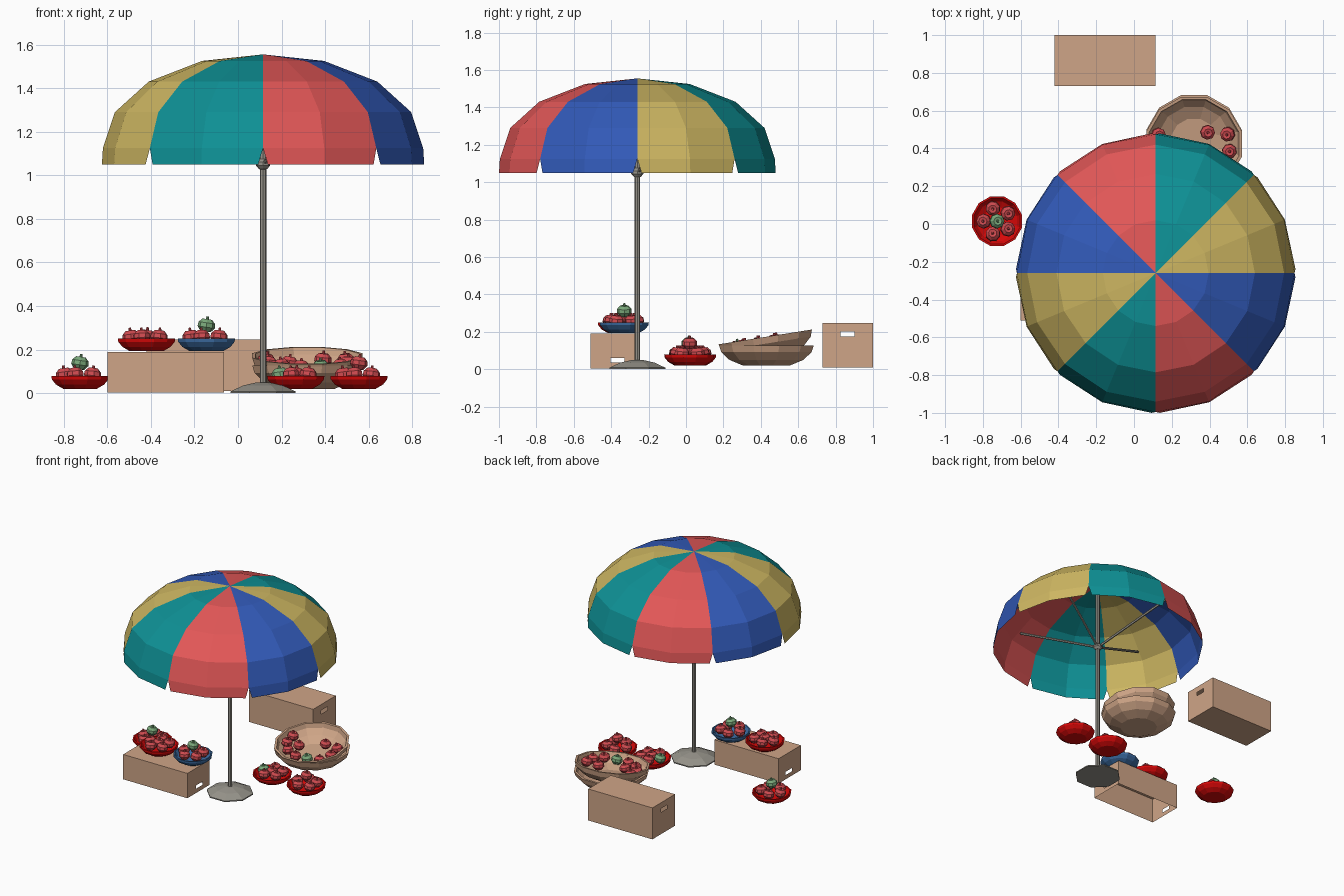
import bpy, bmesh, math
from mathutils import Vector, Matrix

if "Cube" in bpy.data.objects:
    bpy.data.objects.remove(bpy.data.objects["Cube"])

def material(name, r, g, b):
    m = bpy.data.materials.new(name)
    lin = [(c / 255 / 12.92) if c < 11 else ((c / 255 + 0.055) / 1.055) ** 2.4 for c in (r, g, b)]
    m.diffuse_color = (*lin, 1)
    m.use_nodes = True
    m.node_tree.nodes["Principled BSDF"].inputs["Base Color"].default_value = m.diffuse_color
    return m

YELLOW = material("canopy_yellow", 206, 183, 98)
TEAL = material("canopy_teal", 14, 145, 150)
RED = material("canopy_red", 226, 87, 87)
BLUE = material("canopy_blue", 50, 90, 185)
GREY = material("metal_grey", 150, 147, 138)
TAN = material("cardboard_tan", 207, 165, 135)
BOWL_RED = material("bowl_red", 215, 8, 8)
BOWL_BLUE = material("bowl_blue", 60, 108, 162)
FRUIT_RED = material("fruit_red", 207, 75, 80)
FRUIT_GREEN = material("fruit_green", 122, 168, 122)

def add_mesh(name, bm, mats, recalc=True):
    if recalc:
        bmesh.ops.recalc_face_normals(bm, faces=bm.faces)
    me = bpy.data.meshes.new(name)
    bm.to_mesh(me)
    bm.free()
    for m in mats:
        me.materials.append(m)
    return place(name, me)

def place(name, me, loc=(0, 0, 0)):
    ob = bpy.data.objects.new(name, me)
    ob.location = loc
    bpy.context.collection.objects.link(ob)
    return ob

def lathe(name, profile, sides, mat, loc=(0, 0, 0), turn=0.0):
    """Revolve (radius, height) points around z."""
    bm = bmesh.new()
    rings = []
    for r, z in profile:
        n = 1 if r == 0 else sides
        rings.append([bm.verts.new((r * math.cos(turn + k * math.tau / sides),
                                    r * math.sin(turn + k * math.tau / sides), z)) for k in range(n)])
    for a, b in zip(rings, rings[1:]):
        for k in range(sides):
            quad = [a[k % len(a)], a[(k + 1) % len(a)], b[(k + 1) % len(b)], b[k % len(b)]]
            bm.faces.new(list(dict.fromkeys(quad)))
    ob = add_mesh(name, bm, [mat])
    ob.location = loc
    return ob

def rod(name, p, q, radius, sides=8):
    p, q = Vector(p), Vector(q)
    h = (q - p).length
    ob = lathe(name, [(0, 0), (radius, 0), (radius, h), (0, h)], sides, GREY, p)
    ob.rotation_euler = (q - p).to_track_quat('Z', 'Y').to_euler()
    return ob

# Umbrella canopy: eight coloured panels, slit at the hem
CX, CY = 0.115, -0.26
bm = bmesh.new()
levels = [(0.74, 1.05), (0.735, 1.125), (0.68, 1.29), (0.525, 1.43), (0.28, 1.525)]
for p in range(8):
    start = p * math.pi / 4
    rows = []
    for i, (r, z) in enumerate(levels):
        gap = 0.03 if i == 0 else 0
        rows.append([bm.verts.new((r * math.cos(t), r * math.sin(t), z))
                     for t in (start + gap, start + math.pi / 8, start + math.pi / 4 - gap)])
    tip = bm.verts.new((0, 0, 1.555))
    faces = []
    for a, b in zip(rows, rows[1:]):
        for k in range(2):
            faces.append(bm.faces.new((a[k], a[k + 1], b[k + 1], b[k])))
    for k in range(2):
        faces.append(bm.faces.new((rows[-1][k], rows[-1][k + 1], tip)))
    for f in faces:
        f.material_index = p % 4
bmesh.ops.remove_doubles(bm, verts=bm.verts, dist=0.0005)
add_mesh("umbrella_canopy", bm, [YELLOW, TEAL, RED, BLUE], recalc=False).location = (CX, CY, 0)

# Pole, hub, struts and base
rod("umbrella_pole", (CX, CY, 0.03), (CX, CY, 1.54), 0.015)
lathe("umbrella_hub", [(0, 1.025), (0.018, 1.028), (0.033, 1.045), (0.033, 1.06), (0.016, 1.075), (0, 1.075)],
      8, GREY, (CX, CY, 0))
for k in range(4):
    t = math.pi / 8 + k * math.pi / 2
    rod("umbrella_strut", (CX, CY, 1.05),
        (CX + 0.61 * math.cos(t), CY + 0.61 * math.sin(t), 1.325), 0.009, 6)
lathe("umbrella_base", [(0, 0), (0.162, 0), (0.162, 0.008), (0.10, 0.035), (0.03, 0.05), (0, 0.05)],
      8, GREY, (CX, CY, 0), math.pi / 8)

# Cardboard boxes with a hand hole in each end
def carton(name, x, y, z, hole_y, hole_z, closed):
    bm = bmesh.new()
    def face(*pts):
        bm.faces.new([bm.verts.new(c) for c in pts])
    (x0, x1), (y0, y1), (z0, z1) = x, y, z
    for yy in y:
        face((x0, yy, z0), (x1, yy, z0), (x1, yy, z1), (x0, yy, z1))
    for zz in (z if closed else z[1:]):
        face((x0, y0, zz), (x1, y0, zz), (x1, y1, zz), (x0, y1, zz))
    for xx in x:
        outer = [(y0, z0), (y1, z0), (y1, z1), (y0, z1)]
        h0, h1 = hole_y
        g0, g1 = hole_z
        inner = [(h0, g0), (h1, g0), (h1, g1), (h0, g1)]
        for k in range(4):
            j = (k + 1) % 4
            face(*[(xx, *c) for c in (outer[k], outer[j], inner[j], inner[k])])
    bmesh.ops.remove_doubles(bm, verts=bm.verts, dist=0.0005)
    add_mesh(name, bm, [TAN])

carton("upturned_box", (-0.60, -0.065), (-0.51, -0.245), (0.003, 0.19), (-0.405, -0.33), (0.035, 0.06), False)
carton("rear_box", (-0.42, 0.115), (0.73, 1.0), (0.01, 0.247), (0.825, 0.90), (0.175, 0.203), True)

# Fruit: squashed eight-sided body with a small stem, shared meshes
fruit_profile = [(0, -0.03), (0.024, -0.028), (0.040, -0.008), (0.038, 0.012), (0.022, 0.029),
                 (0.008, 0.026), (0.005, 0.042), (0, 0.042)]
fruit_mesh = {}
def fruit(color, loc, turn=0.0):
    if color not in fruit_mesh:
        ob = lathe("fruit", fruit_profile, 8, color, loc)
        fruit_mesh[color] = ob.data
    else:
        ob = place("fruit", fruit_mesh[color], loc)
    ob.rotation_euler = (0.15 * math.sin(turn * 3), 0.15 * math.cos(turn * 2), turn)

# Bowls, each with a ring of five fruits and an optional one on top
bowl_profile = [(0, 0), (0.08, 0), (0.115, 0.02), (0.134, 0.043), (0.136, 0.058),
                (0.126, 0.058), (0.108, 0.03), (0.075, 0.012), (0, 0.012)]
def bowl(name, x, y, z, mat, top=None, ring_green=None):
    lathe(name, bowl_profile, 12, mat, (x, y, z), math.pi / 12)
    for k in range(5):
        t = math.pi + k * math.tau / 5
        c = FRUIT_GREEN if k == ring_green else FRUIT_RED
        fruit(c, (x + 0.071 * math.cos(t), y + 0.071 * math.sin(t), z + 0.066), t)
    if top:
        fruit(top, (x, y, z + 0.118))
    else:
        fruit(FRUIT_RED, (x, y, z + 0.068))

bowl("left_bowl", -0.725, 0.015, 0.02, BOWL_RED, FRUIT_GREEN)
bowl("box_red_bowl", -0.42, -0.34, 0.193, BOWL_RED)
bowl("box_blue_bowl", -0.145, -0.33, 0.193, BOWL_BLUE, FRUIT_GREEN)
bowl("middle_bowl", 0.265, 0.03, 0.02, BOWL_RED, None, 0)
bowl("right_bowl", 0.555, 0.02, 0.02, BOWL_RED, FRUIT_RED)

# Two stacked baskets, the upper one tilted
basket_profile = [(0, 0), (0.13, 0), (0.205, 0.03), (0.25, 0.072), (0.262, 0.108),
                  (0.246, 0.108), (0.235, 0.076), (0.195, 0.042), (0.125, 0.014), (0, 0.014)]
BX, BY = 0.318, 0.43
lathe("lower_basket", basket_profile, 12, TAN, (BX, BY, 0.02), math.pi / 12)
upper = lathe("upper_basket", basket_profile, 12, TAN, (BX, BY + 0.01, 0.066), math.pi / 12)
upper.rotation_euler = (math.radians(9), 0, 0)

# Fruit in the upper basket, following the tilt
spots = [(0.13, 0.47), (0.39, 0.485), (0.495, 0.475), (0.505, 0.385), (0.47, 0.30), (0.38, 0.28),
         (0.29, 0.27), (0.20, 0.31), (0.14, 0.385), (0.235, 0.39)]
for i, (x, y) in enumerate(spots):
    color = FRUIT_GREEN if i == 5 else FRUIT_RED
    fruit(color, (x, y, 0.145 + 0.16 * (y - BY)), i * 0.7)
